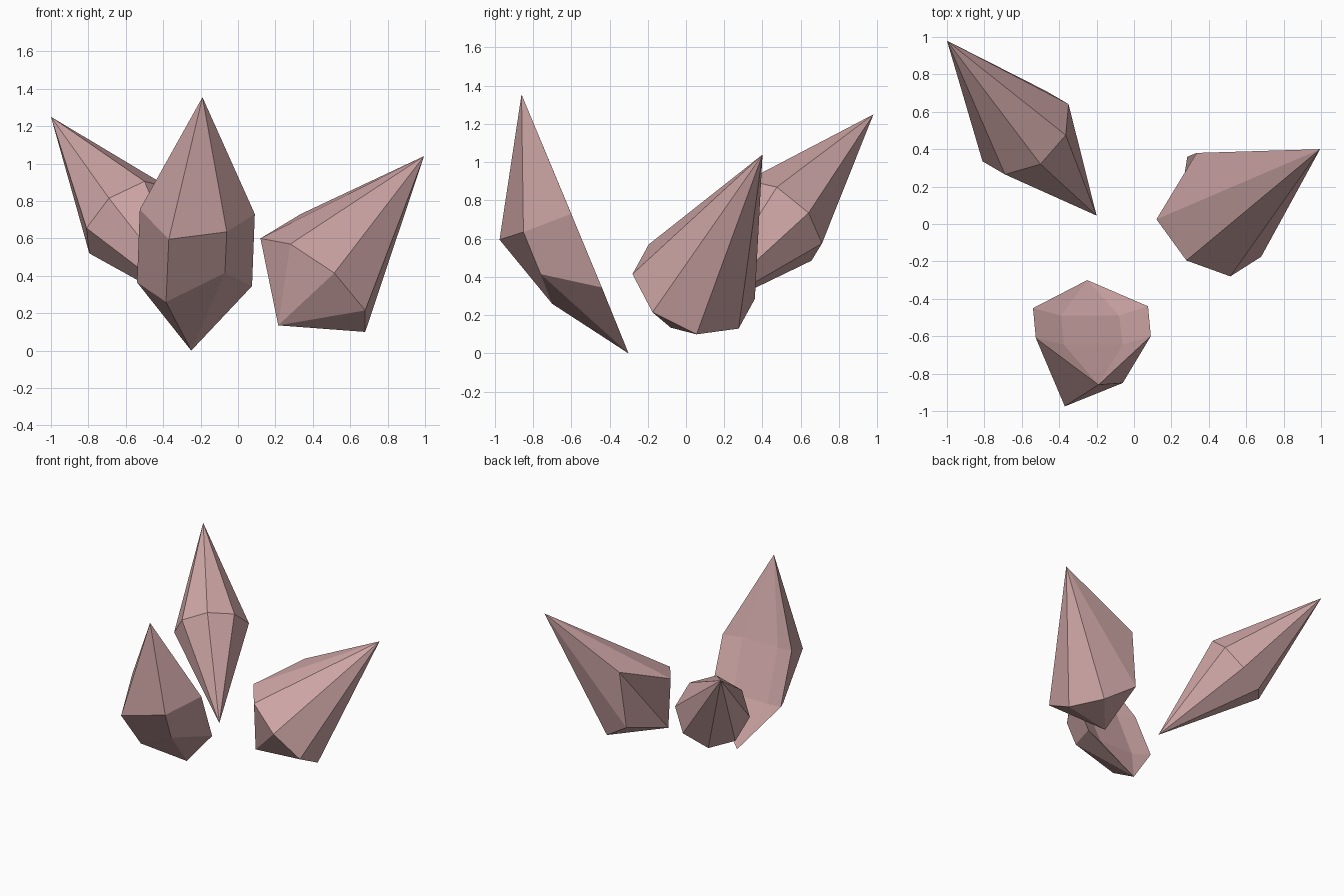
import bpy, bmesh
from mathutils import Vector

if "Cube" in bpy.data.objects:
    bpy.data.objects.remove(bpy.data.objects["Cube"])

rose = bpy.data.materials.new("dusty_rose")
rose.diffuse_color = (0.62, 0.38, 0.38, 1)
rose.use_nodes = True
rose.node_tree.nodes["Principled BSDF"].inputs["Base Color"].default_value = rose.diffuse_color


def mirrored_ring(center, half):
    """Complete a ring from half its points by reflecting through the centre."""
    c = Vector(center)
    half = [Vector(p) for p in half]
    return half + [2 * c - p for p in half]


def crystal(name, apex, rings, tip):
    """Faceted crystal: fan to the apex, bands between rings, fan to the tip."""
    bm = bmesh.new()
    top, bottom = bm.verts.new(apex), bm.verts.new(tip)
    loops = [[bm.verts.new(p) for p in r] for r in rings]
    n = len(loops[0])
    for i in range(n):
        j = (i + 1) % n
        bm.faces.new((top, loops[0][i], loops[0][j]))
        for a, b in zip(loops, loops[1:]):
            bm.faces.new((a[i], b[i], b[j], a[j]))
        bm.faces.new((loops[-1][j], loops[-1][i], bottom))
    bmesh.ops.recalc_face_normals(bm, faces=bm.faces)
    me = bpy.data.meshes.new(name)
    bm.to_mesh(me)
    bm.free()
    me.materials.append(rose)
    ob = bpy.data.objects.new(name, me)
    bpy.context.collection.objects.link(ob)
    return ob


# Front crystal: six sides, two rings, nearly flat slightly hollow back
crystal("front_crystal", (-0.19, -0.86, 1.355), [
    [(-0.525, -0.61, 0.755), (-0.37, -0.975, 0.595), (-0.06, -0.85, 0.635),
     (0.09, -0.60, 0.73), (-0.06, -0.645, 0.73), (-0.375, -0.645, 0.73)],
    [(-0.54, -0.45, 0.365), (-0.385, -0.70, 0.26), (-0.07, -0.76, 0.415),
     (0.075, -0.44, 0.345), (-0.08, -0.49, 0.335), (-0.39, -0.49, 0.335)],
], (-0.25, -0.30, 0.0))

# Back left crystal: regular eight-sided double point
crystal("back_left_crystal", (-1.0, 0.98, 1.25), [
    mirrored_ring((-0.58, 0.488, 0.695),
                  [(-0.81, 0.335, 0.655), (-0.69, 0.265, 0.815),
                   (-0.50, 0.32, 0.905), (-0.365, 0.475, 0.87)]),
], (-0.20, 0.045, 0.19))

# Right crystal: eight-sided, one ring corner chipped towards the point
ring = mirrored_ring((0.40, 0.04, 0.35),
                     [(0.12, 0.025, 0.60), (0.28, -0.195, 0.57),
                      (0.515, -0.28, 0.415), (0.68, -0.175, 0.215)])
ring[7] = Vector((0.335, 0.38, 0.73))
crystal("right_crystal", (0.995, 0.40, 1.04), [ring], (0.215, -0.08, 0.135))
